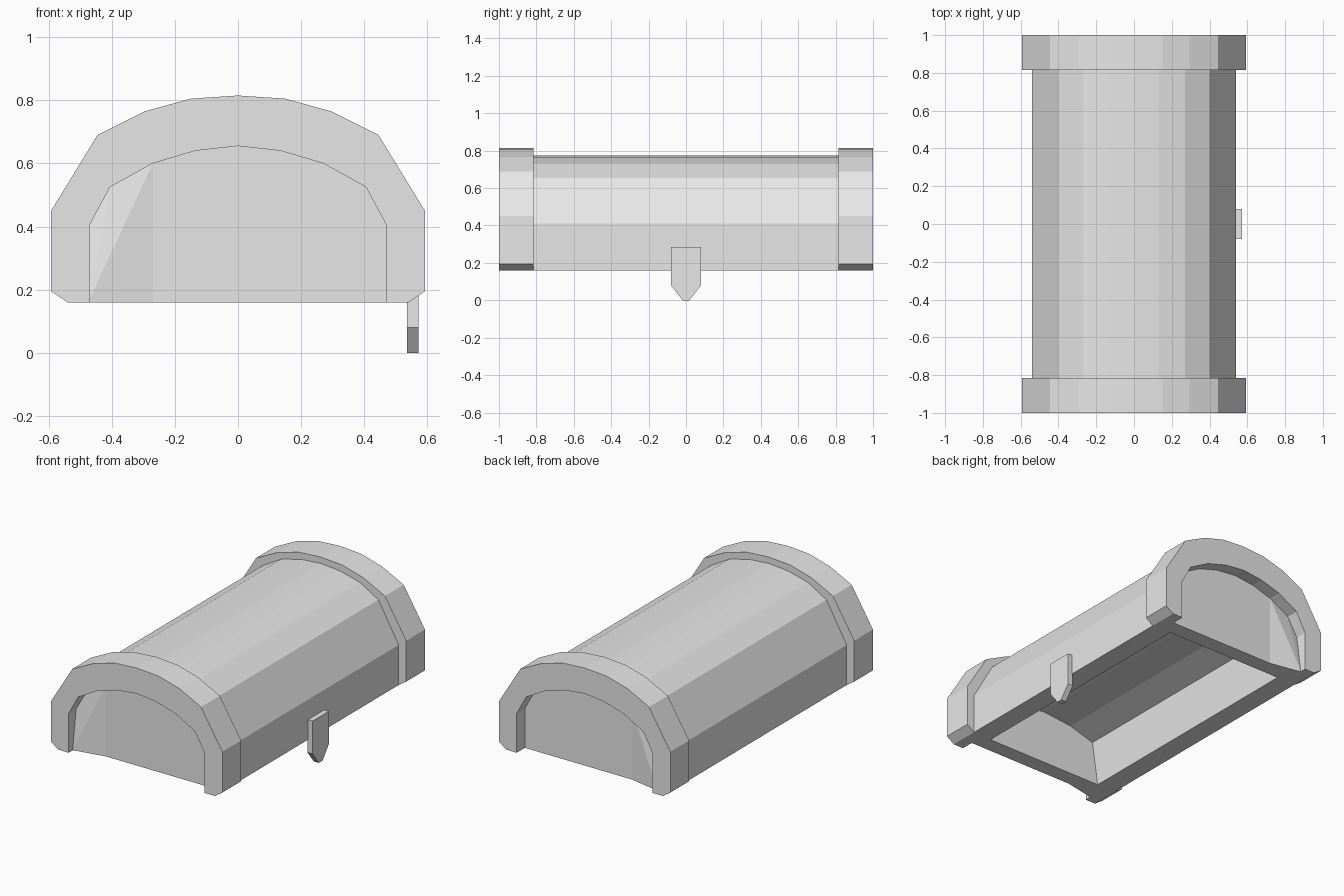
import bpy
import bmesh

cube = bpy.data.objects.get("Cube")
if cube:
    bpy.data.objects.remove(cube, do_unlink=True)

grey = bpy.data.materials.new("plain_grey")
grey.use_nodes = True
grey.diffuse_color = (0.8, 0.8, 0.8, 1)
grey.node_tree.nodes["Principled BSDF"].inputs["Base Color"].default_value = (0.8, 0.8, 0.8, 1)


def finish(name, bm):
    bmesh.ops.recalc_face_normals(bm, faces=bm.faces)
    mesh = bpy.data.meshes.new(name)
    bm.to_mesh(mesh)
    bm.free()
    mesh.materials.append(grey)
    obj = bpy.data.objects.new(name, mesh)
    bpy.context.scene.collection.objects.link(obj)
    return obj


def extrude(name, points, vector):
    """Closed prism from one flat outline."""
    bm = bmesh.new()
    face = bm.faces.new([bm.verts.new(p) for p in points])
    moved = bmesh.ops.extrude_face_region(bm, geom=[face], use_keep_orig=True)["geom"]
    bmesh.ops.translate(bm, vec=vector, verts=[v for v in moved if isinstance(v, bmesh.types.BMVert)])
    return finish(name, bm)


def arch(half):
    """Mirror a half profile, given from the base up to the apex."""
    return half + [(-x, z) for x, z in reversed(half) if x > 0]


def along_y(name, profile, y0, y1):
    return extrude(name, [(x, y0, z) for x, z in profile], (0, y1 - y0, 0))


BASE = 0.16
END = 0.92    # recessed end panels

# Vaulted body, hollowed from below
body = along_y("vaulted_body", arch([(0.54, BASE), (0.54, 0.41), (0.40, 0.655), (0.27, 0.73),
                                     (0.13, 0.765), (0, 0.775)]), -END, END)
cavity = along_y("cavity_cutter", arch([(0.413, BASE - 0.05), (0.41, BASE), (0.37, 0.43),
                                        (0.2, 0.48), (0, 0.5)]), -0.82, 0.82)
cavity.hide_render = True
cut = body.modifiers.new("hollow", "BOOLEAN")
cut.operation = "DIFFERENCE"
cut.solver = "EXACT"
cut.object = cavity
bpy.context.view_layer.objects.active = body
bpy.ops.object.modifier_apply(modifier=cut.name)
bpy.data.objects.remove(cavity, do_unlink=True)

# Raised arched bands around both ends
outer = arch([(0.54, BASE), (0.592, 0.195), (0.592, 0.45), (0.445, 0.69), (0.295, 0.765),
              (0.15, 0.805), (0, 0.815)])
inner = arch([(0.47, BASE), (0.47, 0.405), (0.405, 0.525), (0.27, 0.60), (0.135, 0.64), (0, 0.655)])
for side, label in ((-1, "front"), (1, "back")):
    along_y(label + "_band", outer + inner[::-1], side * 0.815, side)

    # Slanted filler where the end panel meets the right leg of the band
    bm = bmesh.new()
    for x, y, z in ((-0.27, END, BASE), (-0.475, 0.96, BASE), (-0.475, 0.925, 0.405),
                    (-0.405, END, 0.525), (-0.27, END, 0.6), (-0.475, 0.9, BASE)):
        bm.verts.new((x, side * y, z))
    bmesh.ops.convex_hull(bm, input=bm.verts)
    finish(label + "_corner_filler", bm)

# Pointed latch on the left side
latch = [(0.08, 0.285), (0.08, 0.08), (0.018, 0)]
latch += [(-y, z) for y, z in reversed(latch)]
extrude("latch", [(0.536, y, z) for y, z in latch], (0.036, 0, 0))
